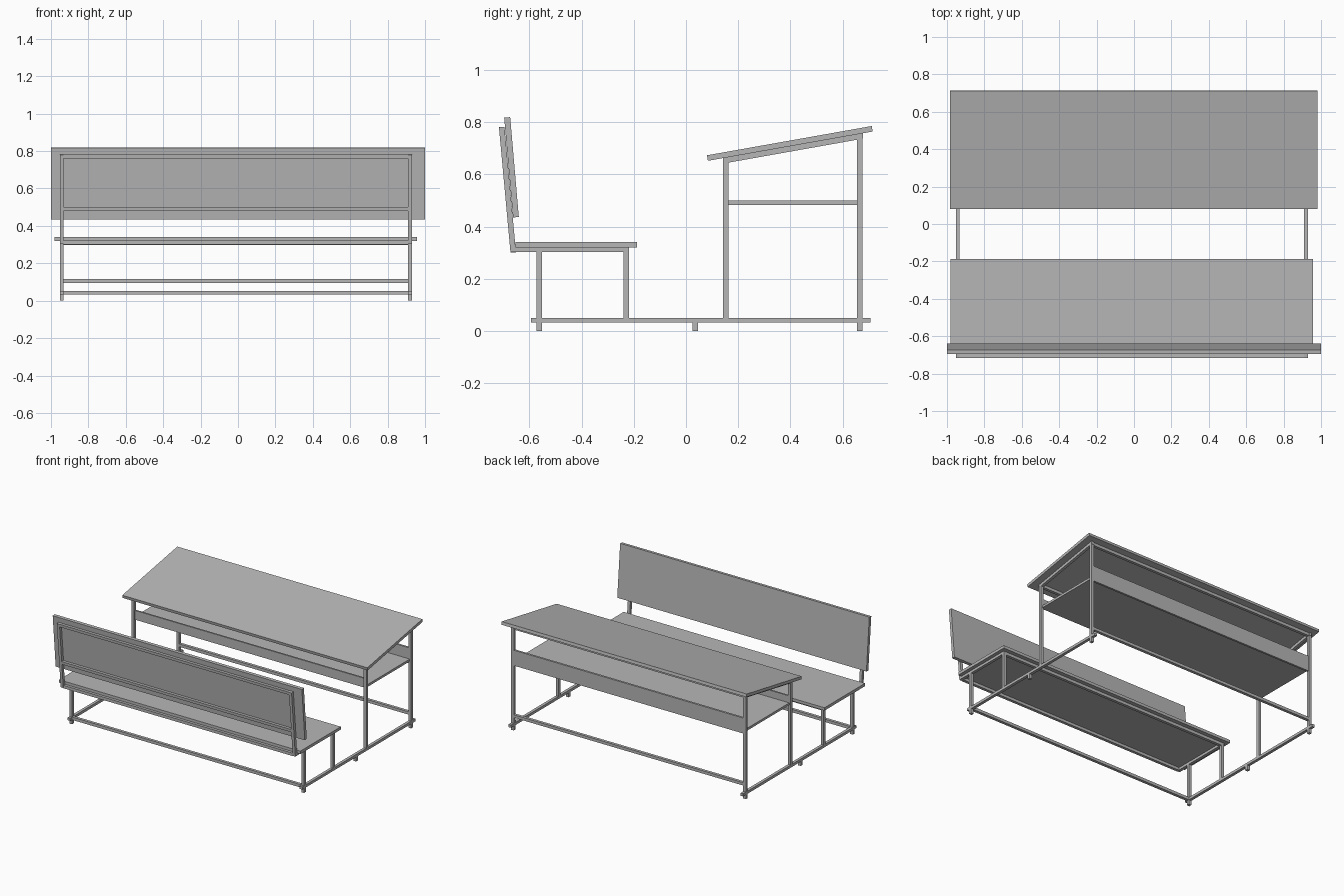
import bpy, bmesh

cube = bpy.data.objects.get("Cube")
if cube:
    bpy.data.objects.remove(cube, do_unlink=True)

grey = bpy.data.materials.new("plain_grey")
grey.use_nodes = True
colour = (0.47, 0.47, 0.47, 1)
grey.diffuse_color = colour
grey.node_tree.nodes["Principled BSDF"].inputs["Base Color"].default_value = colour

# The steel frame sits between LEFT and RIGHT; T is the tube width
RIGHT, LEFT, T = -0.953, 0.931, 0.021


def prism(name, profile, x0, x1):
    """Extrude a (y, z) profile along x."""
    bm = bmesh.new()
    face = bm.faces.new([bm.verts.new((x0, y, z)) for y, z in profile])
    out = bmesh.ops.extrude_face_region(bm, geom=[face])
    moved = [v for v in out["geom"] if isinstance(v, bmesh.types.BMVert)]
    bmesh.ops.translate(bm, verts=moved, vec=(x1 - x0, 0, 0))
    bmesh.ops.recalc_face_normals(bm, faces=bm.faces)
    mesh = bpy.data.meshes.new(name)
    bm.to_mesh(mesh)
    bm.free()
    mesh.materials.append(grey)
    obj = bpy.data.objects.new(name, mesh)
    bpy.context.collection.objects.link(obj)


def box(name, y0, y1, z0, z1, x0, x1):
    prism(name, [(y0, z0), (y1, z0), (y1, z1), (y0, z1)], x0, x1)


def pair(name, profile):
    """One tube on each side of the frame."""
    prism(name + "_right", profile, RIGHT, RIGHT + T)
    prism(name + "_left", profile, LEFT - T, LEFT)


def pair_box(name, y0, y1, z0, z1):
    pair(name, [(y0, z0), (y1, z0), (y1, z1), (y0, z1)])


def cross_rail(name, y, z):
    """A tube across the width; y and z are its lower front corner."""
    box(name, y, y + T, z, z + T, RIGHT + T, LEFT - T)


def lean(z):
    """Rear face of the tilted backrest frame at height z."""
    return -0.672 - 0.092 * (z - 0.302)


def slope(y):
    """Underside of the sloping desk top at depth y."""
    return 0.652 + 0.178 * (y - 0.084)


# Base frame and feet
pair_box("base_rail", -0.593, 0.707, 0.032, 0.051)
for label, y in (("front", -0.572), ("middle", 0.024), ("rear", 0.654)):
    pair_box(label + "_foot", y, y + T, 0, 0.032)
cross_rail("front_base_rail", -0.572, 0.032)
cross_rail("rear_foot_bar", 0.655, 0.094)

# Bench
for label, y in (("front", -0.572), ("rear", -0.239)):
    pair_box(label + "_bench_leg", y, y + T, 0.051, 0.302)
pair_box("seat_side_rail", -0.672, -0.218, 0.302, 0.32)
cross_rail("front_seat_rail", -0.672, 0.3)
cross_rail("rear_seat_rail", -0.239, 0.299)
box("seat", -0.652, -0.188, 0.32, 0.341, -0.98, 0.957)

# Backrest
pair("backrest_upright", [(lean(0.302), 0.302), (lean(0.302) + T, 0.302),
                          (lean(0.78) + T, 0.782), (lean(0.78), 0.78)])
for label, z in (("lower", 0.479), ("upper", 0.76)):
    y0, y1 = lean(z), lean(z + T)
    prism(label + "_backrest_rail", [(y0, z), (y0 + T, z), (y1 + T, z + T), (y1, z + T)],
          RIGHT + T, LEFT - T)
prism("backrest", [(-0.696, 0.817), (-0.673, 0.819), (-0.64, 0.437), (-0.662, 0.435)], -1, 1)

# Desk frame
for label, y in (("front", 0.141), ("rear", 0.654)):
    pair(label + "_desk_leg", [(y, 0.051), (y + T, 0.051), (y + T, slope(y + T) - T),
                               (y, slope(y) - T)])
    cross_rail(label + "_desk_rail", y, slope(y) - T)
pair("desk_slope_rail", [(0.141, slope(0.141) - T), (0.677, slope(0.677) - T),
                         (0.677, slope(0.677)), (0.141, slope(0.141))])

# Sloping desk top
prism("desk_top", [(0.084, 0.652), (0.715, 0.764), (0.711, 0.785), (0.08, 0.673)], -0.985, 0.982)

# Book shelf with its upright boards
box("shelf", 0.162, 0.655, 0.483, 0.5, RIGHT + T / 2, LEFT - T / 2)
box("shelf_rear_board", 0.655, 0.67, 0.468, 0.58, RIGHT + T, LEFT - T)
box("shelf_front_lip", 0.15, 0.162, 0.483, 0.55, RIGHT + T, LEFT - T)
